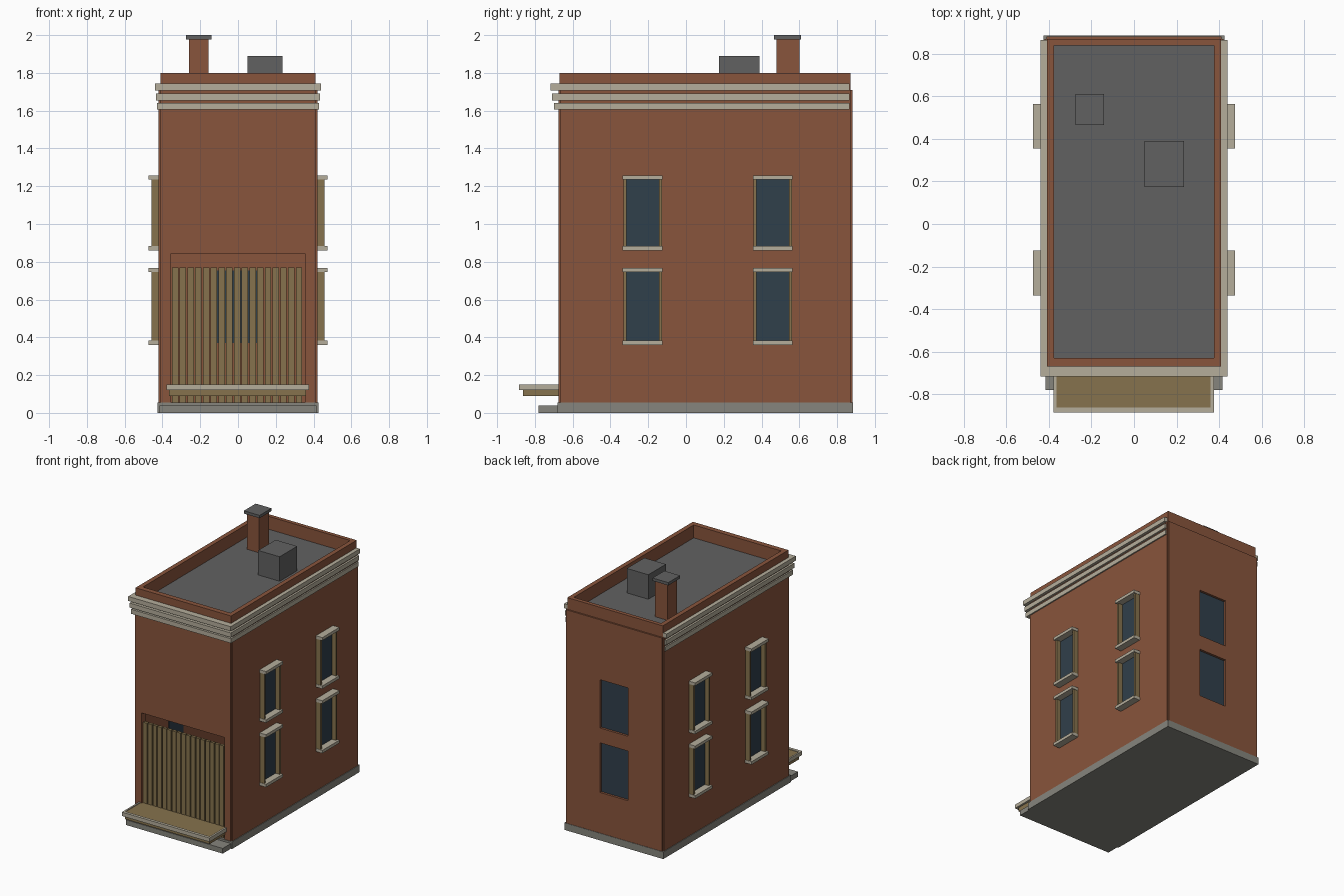
import bpy, bmesh
from mathutils import Vector

if "Cube" in bpy.data.objects:
    bpy.data.objects.remove(bpy.data.objects["Cube"])


def material(name, r, g, b):
    m = bpy.data.materials.new(name)
    m.use_nodes = True
    m.diffuse_color = (r, g, b, 1)
    m.node_tree.nodes["Principled BSDF"].inputs["Base Color"].default_value = (r, g, b, 1)
    return m


BRICK = material("brick", 0.25, 0.09, 0.045)
STONE = material("pale stone", 0.46, 0.42, 0.33)
WOOD = material("olive wood", 0.24, 0.17, 0.075)
GLASS = material("dark glass", 0.03, 0.05, 0.07)
CONCRETE = material("concrete", 0.24, 0.235, 0.205)
ROOF = material("roof grey", 0.12, 0.12, 0.12)


def boxes(name, mat, *ranges):
    """One object from boxes, each given as (x0, x1, y0, y1, z0, z1)."""
    bm = bmesh.new()
    for r in ranges:
        lo, hi = Vector(r[0::2]), Vector(r[1::2])
        for v in bmesh.ops.create_cube(bm, size=1)["verts"]:
            v.co = (lo + hi) / 2 + v.co * (hi - lo)
    mesh = bpy.data.meshes.new(name)
    bm.to_mesh(mesh)
    bm.free()
    mesh.materials.append(mat)
    obj = bpy.data.objects.new(name, mesh)
    bpy.context.collection.objects.link(obj)
    return obj


def cut(obj, *ranges):
    """Cut box-shaped openings and drop the cutter."""
    cutter = boxes("opening_cutter", BRICK, *ranges)
    cutter.hide_render = True
    mod = obj.modifiers.new("openings", "BOOLEAN")
    mod.operation, mod.solver, mod.object = "DIFFERENCE", "EXACT", cutter
    bpy.context.view_layer.update()
    done = bpy.data.meshes.new_from_object(obj.evaluated_get(bpy.context.evaluated_depsgraph_get()))
    obj.modifiers.clear()
    obj.data = done
    bpy.data.objects.remove(cutter)


def sides(x0, x1, *rest):
    """The same box on the left and the right."""
    return [(x0, x1, *rest), (-x1, -x0, *rest)]


# Base with front step
boxes("base", CONCRETE, (-0.425, 0.425, -0.68, 0.885, 0, 0.055))
boxes("front_step", CONCRETE, (-0.415, 0.415, -0.78, -0.68, 0, 0.04))

# Hollow brick walls
BOTTOM, TOP = 0.055, 1.71
boxes("side_walls", BRICK, *sides(0.375, 0.42, -0.665, 0.87, BOTTOM, TOP))
front = boxes("front_wall", BRICK, (-0.41, 0.41, -0.675, -0.63, BOTTOM, TOP))
cut(front, (-0.355, 0.355, -0.8, -0.5, 0, 0.845))
back = boxes("back_wall", BRICK, (-0.412, 0.412, 0.84, 0.882, BOTTOM, TOP))
floors = [(0.37, 0.755), (0.87, 1.245)]
cut(back, *[(-0.12, 0.12, 0.7, 1, a, b) for a, b in floors])
boxes("back_glass", GLASS, *[(-0.13, 0.13, 0.845, 0.864, a - 0.01, b + 0.01) for a, b in floors])

# Parapet ring and sunken roof
parapet = boxes("parapet", BRICK, (-0.41, 0.41, -0.67, 0.87, TOP, 1.8))
cut(parapet, (-0.375, 0.375, -0.63, 0.84, 1.6, 1.9))
boxes("roof_deck", ROOF, (-0.38, 0.38, -0.64, 0.85, 1.66, 1.7))

# Stepped cornice on front and sides
for i, z in enumerate((1.605, 1.655, 1.708)):
    x, y = 0.43 + i * 0.005, -0.70 - i * 0.009
    band = boxes("cornice_band", STONE, (-x, x, y, 0.865, z, z + 0.035))
    cut(band, (-0.4, 0.4, -0.66, 1, 1.5, 1.9))

# Side windows: glass, jambs, sills and lintels
glass, jambs, ledges = [], [], []
for y in (-0.23, 0.46):
    for a, b in floors:
        glass += sides(0.37, 0.423, y - 0.088, y + 0.088, a, b)
        for e in (-0.094, 0.094):
            jambs += sides(0.41, 0.458, y + e - 0.008, y + e + 0.008, a, b)
        for z in (a, b):
            ledges += sides(0.41, 0.475, y - 0.105, y + 0.105, z - 0.01, z + 0.013)
boxes("side_glass", GLASS, *glass)
boxes("window_jambs", WOOD, *jambs)
boxes("sills_and_lintels", STONE, *ledges)

# Board shutter in the front opening
pitch = 0.041
boxes("shutter_boards", WOOD, *[
    (-0.35 + i * pitch, -0.35 + i * pitch + 0.034, -0.662, -0.64, BOTTOM, 0.77)
    for i in range(17)])

# Front counter with pale rim
rim = boxes("counter_rim", STONE, (-0.378, 0.375, -0.885, -0.675, 0.12, 0.15))
cut(rim, (-0.365, 0.36, -0.862, -0.6, 0, 0.3))
boxes("counter_board", WOOD, (-0.365, 0.36, -0.862, -0.66, 0.09, 0.145))

# Roof items
boxes("chimney", BRICK, (-0.26, -0.155, 0.48, 0.6, 1.7, 1.98))
boxes("chimney_cap", ROOF, (-0.275, -0.14, 0.465, 0.61, 1.978, 2))
boxes("roof_vent_box", ROOF, (0.05, 0.235, 0.175, 0.39, 1.7, 1.89))
